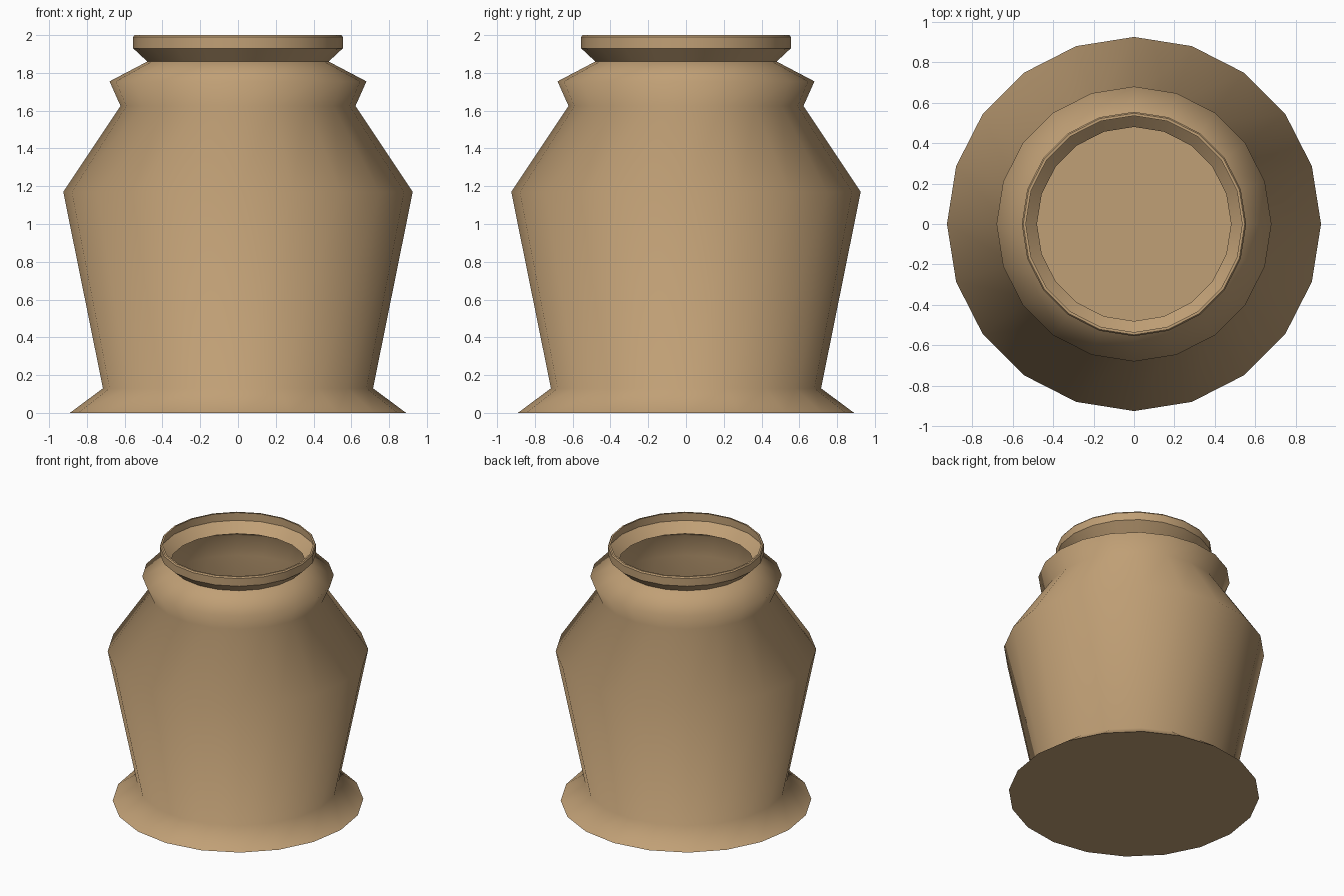
import bpy, bmesh
from math import cos, sin, tau

if "Cube" in bpy.data.objects:
    bpy.data.objects.remove(bpy.data.objects["Cube"])

SIDES = 20
# Profile (radius, height, crisp edge ring) from the foot up to the rim
PROFILE = [
    (0.89, 0.0, True),      # foot
    (0.715, 0.13, False),
    (0.925, 1.17, False),   # belly
    (0.622, 1.625, False),  # shoulder groove
    (0.68, 1.755, False),   # collar
    (0.48, 1.86, True),     # neck
    (0.555, 1.93, True),    # lip
    (0.555, 1.99, True),
    (0.548, 2.0, True),
    (0.535, 2.0, False),
]

# Hollow thin-walled jar, open at the top
bm = bmesh.new()
rings = [[bm.verts.new((r * cos(tau * i / SIDES), r * sin(tau * i / SIDES), z))
          for i in range(SIDES)] for r, z, _ in PROFILE]
bm.faces.new(rings[0][::-1])
for low, high in zip(rings, rings[1:]):
    for i in range(SIDES):
        j = (i + 1) % SIDES
        bm.faces.new((low[i], low[j], high[j], high[i]))
for f in bm.faces:
    f.smooth = True

# Crisp rings at the foot, neck and lip
for ring, (_, _, crisp) in zip(rings, PROFILE):
    if crisp:
        for i in range(SIDES):
            bm.edges.get((ring[i], ring[(i + 1) % SIDES])).smooth = False

mesh = bpy.data.meshes.new("jar")
bm.to_mesh(mesh)
bm.free()
jar = bpy.data.objects.new("jar", mesh)
bpy.context.collection.objects.link(jar)

# Clay colour
clay = bpy.data.materials.new("clay")
clay.diffuse_color = (0.53, 0.35, 0.18, 1)
clay.use_nodes = True
clay.node_tree.nodes["Principled BSDF"].inputs["Base Color"].default_value = clay.diffuse_color
mesh.materials.append(clay)
